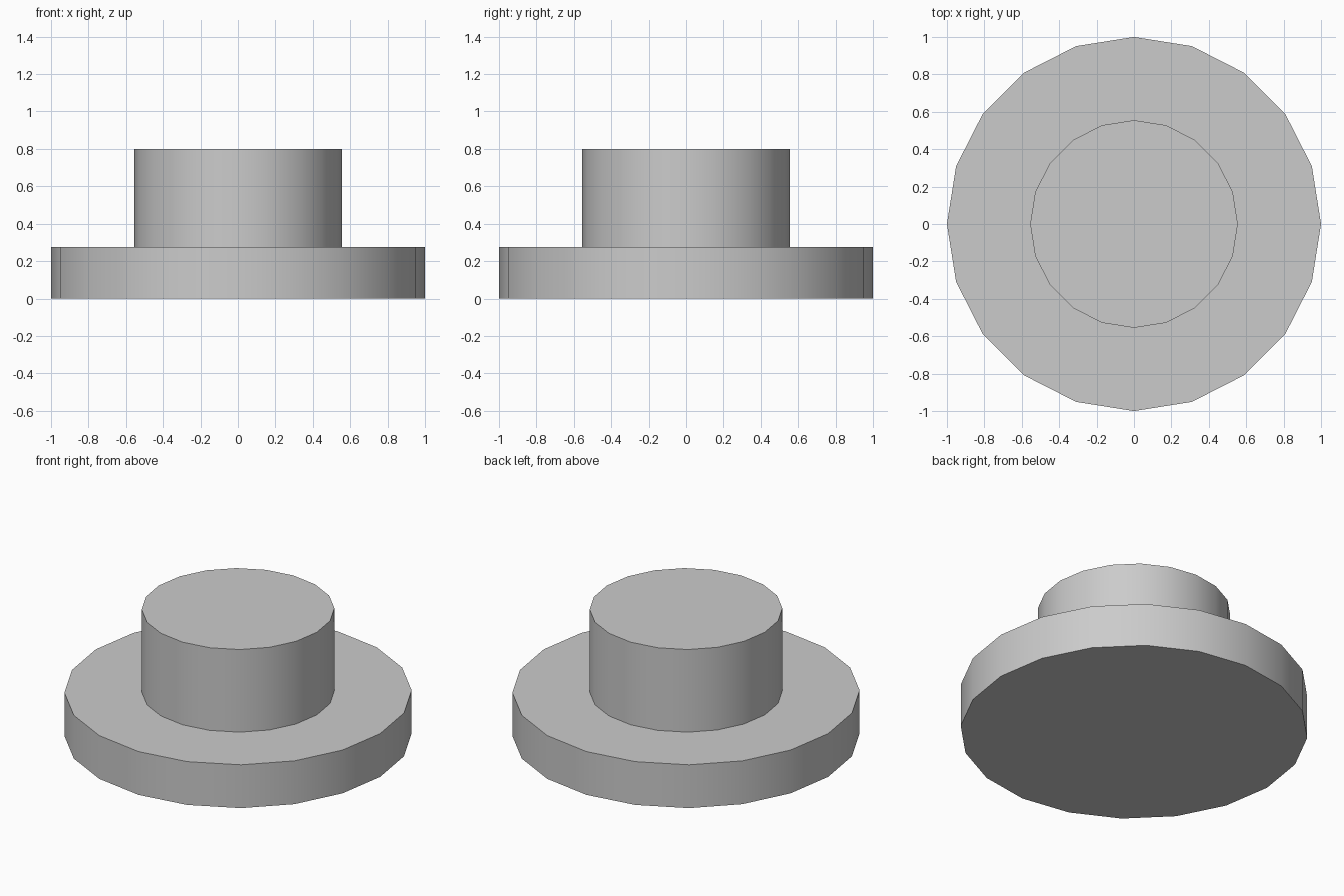
import bpy, bmesh, math

if "Cube" in bpy.data.objects:
    bpy.data.objects.remove(bpy.data.objects["Cube"])

SIDES = 20
# Outer profile as (radius, height), from the base rim to the top rim
PROFILE = [(1.0, 0.0), (1.0, 0.275), (0.555, 0.275), (0.555, 0.80)]

bm = bmesh.new()
rings = []
for r, z in PROFILE:
    rings.append([bm.verts.new((r * math.cos(2 * math.pi * i / SIDES),
                                r * math.sin(2 * math.pi * i / SIDES), z))
                  for i in range(SIDES)])

# Flange wall, flange top and boss wall
for low, high in zip(rings, rings[1:]):
    for i in range(SIDES):
        j = (i + 1) % SIDES
        bm.faces.new((low[i], low[j], high[j], high[i]))

# Bottom and top caps
bm.faces.new(rings[0][::-1])
bm.faces.new(rings[-1])

mesh = bpy.data.meshes.new("flanged_plug")
bm.to_mesh(mesh)
bm.free()
plug = bpy.data.objects.new("flanged_plug", mesh)
bpy.context.collection.objects.link(plug)

# Smooth round walls, crisp rims
bpy.context.view_layer.objects.active = plug
plug.select_set(True)
bpy.ops.object.shade_smooth_by_angle(angle=math.radians(30))
